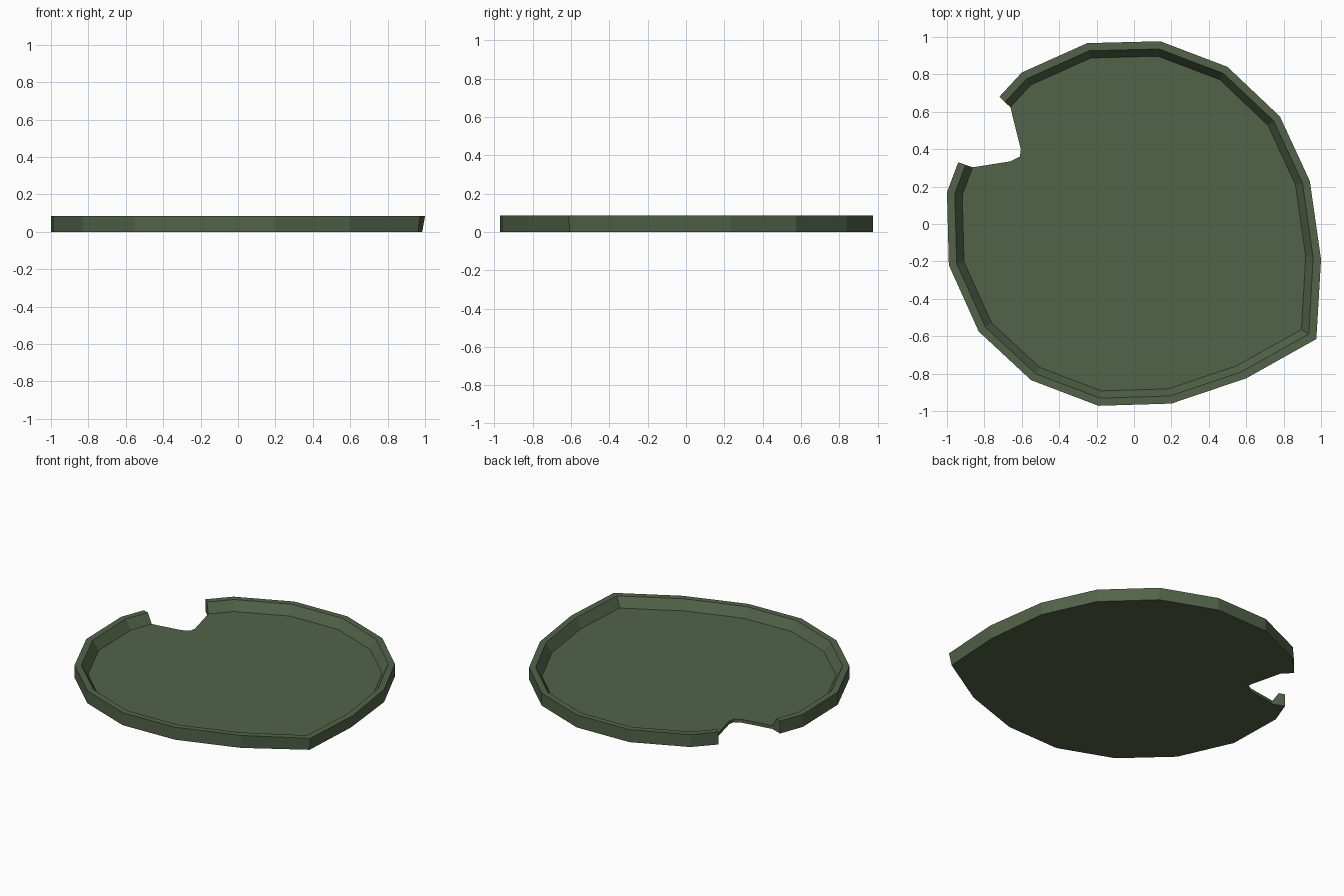
import bpy, bmesh

if "Cube" in bpy.data.objects:
    bpy.data.objects.remove(bpy.data.objects["Cube"])

RIM_Z, FLOOR_Z = 0.085, 0.022

# Outer rim outline, clockwise from one side of the notch to the other
outline = [(-0.72, 0.68), (-0.60, 0.81), (-0.25, 0.967), (0.14, 0.977), (0.50, 0.84),
           (0.78, 0.575), (0.94, 0.23), (1.0, -0.19), (0.975, -0.615), (0.60, -0.825),
           (0.20, -0.96), (-0.19, -0.972), (-0.55, -0.835), (-0.83, -0.575),
           (-0.99, -0.22), (-1.0, 0.17), (-0.94, 0.33)]
# Notch edge, continuing on from the outline end
notch = [(-0.66, 0.335), (-0.61, 0.36), (-0.605, 0.40)]


def ring(bm, points, z, s=1.0):
    return [bm.verts.new((x * s, y * s, z)) for x, y in points]


def strip(bm, a, b):
    for i in range(len(a) - 1):
        bm.faces.new((a[i], a[i + 1], b[i + 1], b[i]))


bm = bmesh.new()

# Outer wall, rim top and sloping inner wall
base = ring(bm, outline, 0)
top = ring(bm, outline, RIM_Z)
lip = ring(bm, outline, RIM_Z, 0.958)
floor = ring(bm, outline, FLOOR_Z, 0.918)
for a, b in ((base, top), (top, lip), (lip, floor)):
    strip(bm, a, b)
# The pointed corner tucks in slightly at the base
base[7].co.x = 0.985
base[8].co.x, base[8].co.y = 0.963, -0.605

# Notch edge between floor and underside
ends = [outline[-1], outline[0]]
low_a, low_b = ring(bm, ends, 0, 0.918)
notch_hi = ring(bm, notch, FLOOR_Z)
notch_lo = ring(bm, notch, 0)
strip(bm, [low_a] + notch_lo + [low_b], [floor[-1]] + notch_hi + [floor[0]])

# Rim ends, floor and underside
bm.faces.new((base[0], top[0], lip[0], floor[0], low_b))
bm.faces.new((base[-1], top[-1], lip[-1], floor[-1], low_a))
bm.faces.new(floor + notch_hi)
bm.faces.new(base + [low_a] + notch_lo + [low_b])
bmesh.ops.recalc_face_normals(bm, faces=bm.faces)

mesh = bpy.data.meshes.new("lily_pad")
bm.to_mesh(mesh)
bm.free()
pad = bpy.data.objects.new("lily_pad", mesh)
bpy.context.collection.objects.link(pad)

# Dull green leaf colour
mat = bpy.data.materials.new("leaf_green")
mat.diffuse_color = (0.085, 0.125, 0.065, 1)
mat.use_nodes = True
mat.node_tree.nodes["Principled BSDF"].inputs["Base Color"].default_value = mat.diffuse_color
mesh.materials.append(mat)
